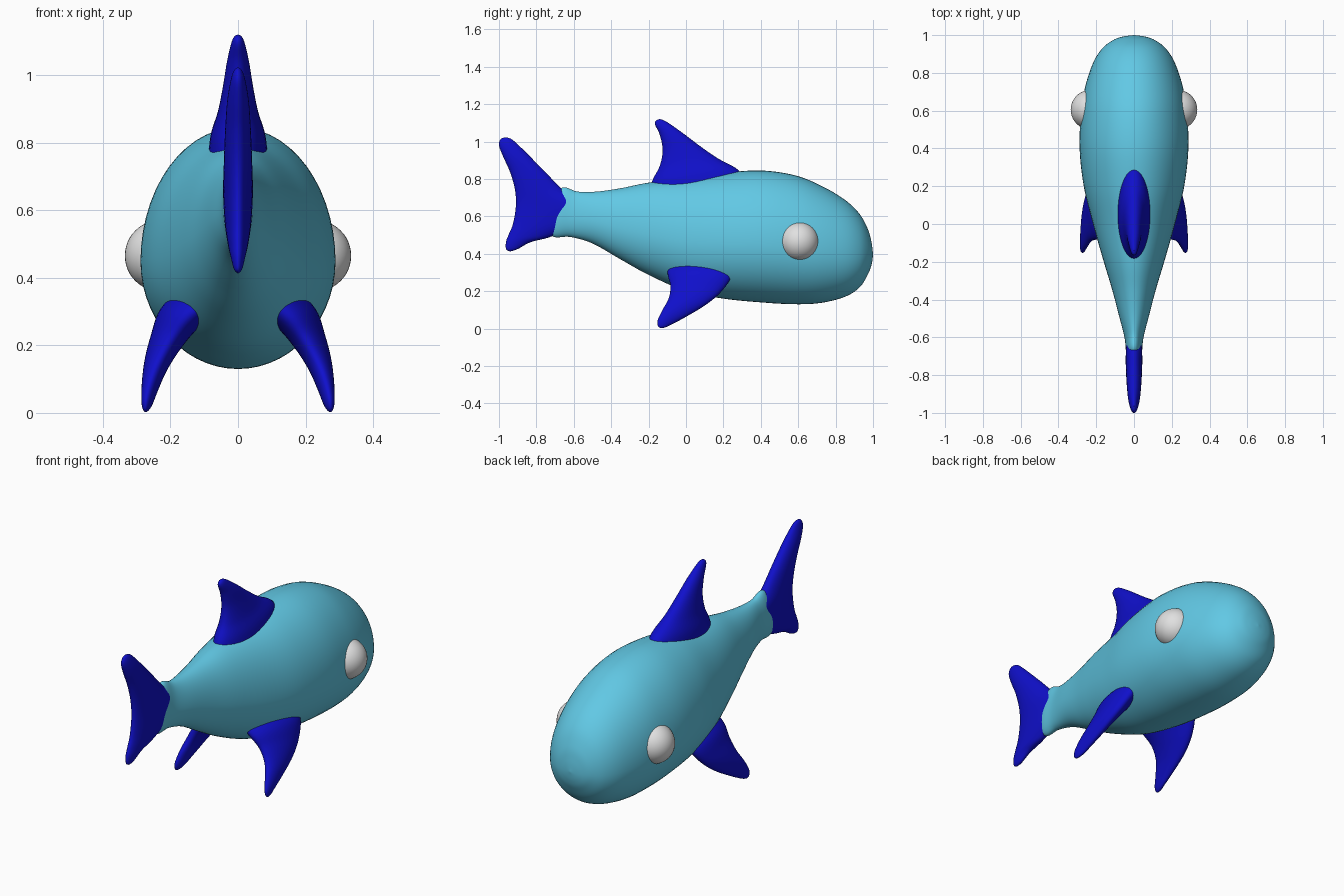
import bpy, bmesh, math
from mathutils import Vector


def material(name, rgb):
    m = bpy.data.materials.new(name)
    m.diffuse_color = (*rgb, 1)
    return m


SKIN = material("light blue", (0.12, 0.58, 0.78))
FIN = material("deep blue", (0.005, 0.005, 0.6))
EYE = material("light grey", (0.75, 0.75, 0.75))


def smooth_rows(rows, steps):
    """Catmull-Rom interpolation of rows of numbers."""
    out = []
    for i in range(len(rows) - 1):
        p0, p1, p2, p3 = (rows[max(0, min(len(rows) - 1, i + k))] for k in (-1, 0, 1, 2))
        for s in range(steps):
            t = s / steps
            out.append([0.5 * (2 * b + (c - a) * t + (2 * a - 5 * b + 4 * c - d) * t * t
                               + (3 * b - a - 3 * c + d) * t ** 3)
                        for a, b, c, d in zip(p0, p1, p2, p3)])
    out.append(list(rows[-1]))
    return out


def loft(name, rows, mat, widest=0.5, steps=6, sides=40, tilt=0.0, mirror=False):
    """Row: start y, z, end y, z, half thickness, centre x, x twist. Egg-shaped rings."""
    bm = bmesh.new()
    rings = []
    side = Vector((math.cos(tilt), 0, math.sin(tilt)))
    for ay, az, by, bz, hw, cx, tw in smooth_rows([(*r, 0, 0)[:7] for r in rows], steps):
        a, b = Vector((cx - tw, ay, az)), Vector((cx + tw, by, bz))
        c = a.lerp(b, widest)
        ring = []
        for k in range(sides):
            t = 2 * math.pi * k / sides
            u = math.cos(t)
            p = c + (b - c) * u if u > 0 else c + (c - a) * u
            ring.append(bm.verts.new(p + side * max(hw, 0) * math.sin(t)))
        rings.append(ring)
    for r, s in zip(rings, rings[1:]):
        for k in range(sides):
            j = (k + 1) % sides
            bm.faces.new((r[k], r[j], s[j], s[k]))
    bm.faces.new(rings[0])
    bm.faces.new(rings[-1])
    bmesh.ops.remove_doubles(bm, verts=bm.verts, dist=0.0004)
    bmesh.ops.recalc_face_normals(bm, faces=bm.faces)
    return finish(name, bm, mat, mirror)


def finish(name, bm, mat, mirror):
    for f in bm.faces:
        f.smooth = True
    me = bpy.data.meshes.new(name)
    bm.to_mesh(me)
    bm.free()
    me.materials.append(mat)
    ob = bpy.data.objects.new(name, me)
    bpy.context.collection.objects.link(ob)
    if mirror:
        ob.modifiers.new("Mirror", "MIRROR").use_axis[0] = True
    return ob


# Body, from tail root to snout: bottom point, top point, half width
loft("body", [
    (-0.76, 0.62, -0.76, 0.62, 0), (-0.72, 0.497, -0.67, 0.75, 0.038),
    (-0.62, 0.49, -0.58, 0.732, 0.05), (-0.5, 0.455, -0.48, 0.732, 0.078),
    (-0.35, 0.37, -0.35, 0.75, 0.115), (-0.2, 0.287, -0.2, 0.78, 0.16),
    (0, 0.2, 0, 0.802, 0.217), (0.2, 0.16, 0.2, 0.832, 0.266),
    (0.4, 0.14, 0.4, 0.845, 0.288), (0.58, 0.13, 0.58, 0.82, 0.281),
    (0.72, 0.137, 0.72, 0.765, 0.26), (0.85, 0.17, 0.85, 0.688, 0.218),
    (0.93, 0.222, 0.93, 0.61, 0.168), (0.975, 0.295, 0.975, 0.525, 0.108),
    (0.993, 0.345, 0.993, 0.455, 0.055), (1.0, 0.395, 1.0, 0.395, 0),
], SKIN, widest=0.44, sides=56)

# Dorsal fin: back edge, front edge, half thickness, going up
loft("dorsal_fin", [
    (-0.2, 0.7, 0.32, 0.74, 0.09), (-0.18, 0.79, 0.285, 0.842, 0.082),
    (-0.14, 0.87, 0.17, 0.91, 0.06), (-0.125, 0.955, 0.08, 0.972, 0.045),
    (-0.14, 1.035, -0.01, 1.04, 0.033), (-0.165, 1.09, -0.08, 1.09, 0.021),
    (-0.16, 1.112, -0.118, 1.113, 0.012), (-0.14, 1.12, -0.14, 1.12, 0),
], FIN)

# Tail fin: back edge, front edge, half thickness, from lower to upper tip
loft("tail_fin", [
    (-0.94, 0.412, -0.94, 0.412, 0), (-0.962, 0.425, -0.9, 0.425, 0.012),
    (-0.962, 0.465, -0.83, 0.462, 0.022), (-0.947, 0.505, -0.72, 0.492, 0.03),
    (-0.925, 0.56, -0.58, 0.56, 0.039), (-0.91, 0.65, -0.52, 0.65, 0.044),
    (-0.914, 0.74, -0.65, 0.735, 0.042), (-0.94, 0.835, -0.755, 0.84, 0.038),
    (-0.978, 0.92, -0.84, 0.926, 0.032), (-1.0, 0.98, -0.9, 0.985, 0.022),
    (-0.99, 1.013, -0.935, 1.014, 0.012), (-0.965, 1.023, -0.965, 1.023, 0),
], FIN)

# Pectoral fins: back edge, front edge, half thickness, centre x, twist
loft("pectoral_fins", [
    (-0.1, 0.34, 0.25, 0.33, 0.065, 0.11, 0.03), (-0.097, 0.285, 0.24, 0.27, 0.06, 0.175, 0.025),
    (-0.083, 0.225, 0.18, 0.19, 0.047, 0.215, 0.02), (-0.093, 0.16, 0.1, 0.125, 0.037, 0.243, 0.012),
    (-0.125, 0.1, 0.0, 0.065, 0.028, 0.26, 0.005), (-0.151, 0.045, -0.075, 0.024, 0.019, 0.27, 0),
    (-0.15, 0.014, -0.11, 0.008, 0.01, 0.275, 0), (-0.135, 0.002, -0.135, 0.002, 0, 0.276, 0),
], FIN, tilt=math.radians(32), mirror=True)

# Eyes
bm = bmesh.new()
bmesh.ops.create_uvsphere(bm, u_segments=40, v_segments=24, radius=0.105)
bmesh.ops.translate(bm, verts=bm.verts, vec=(0.23, 0.605, 0.465))
finish("eyes", bm, EYE, True)
